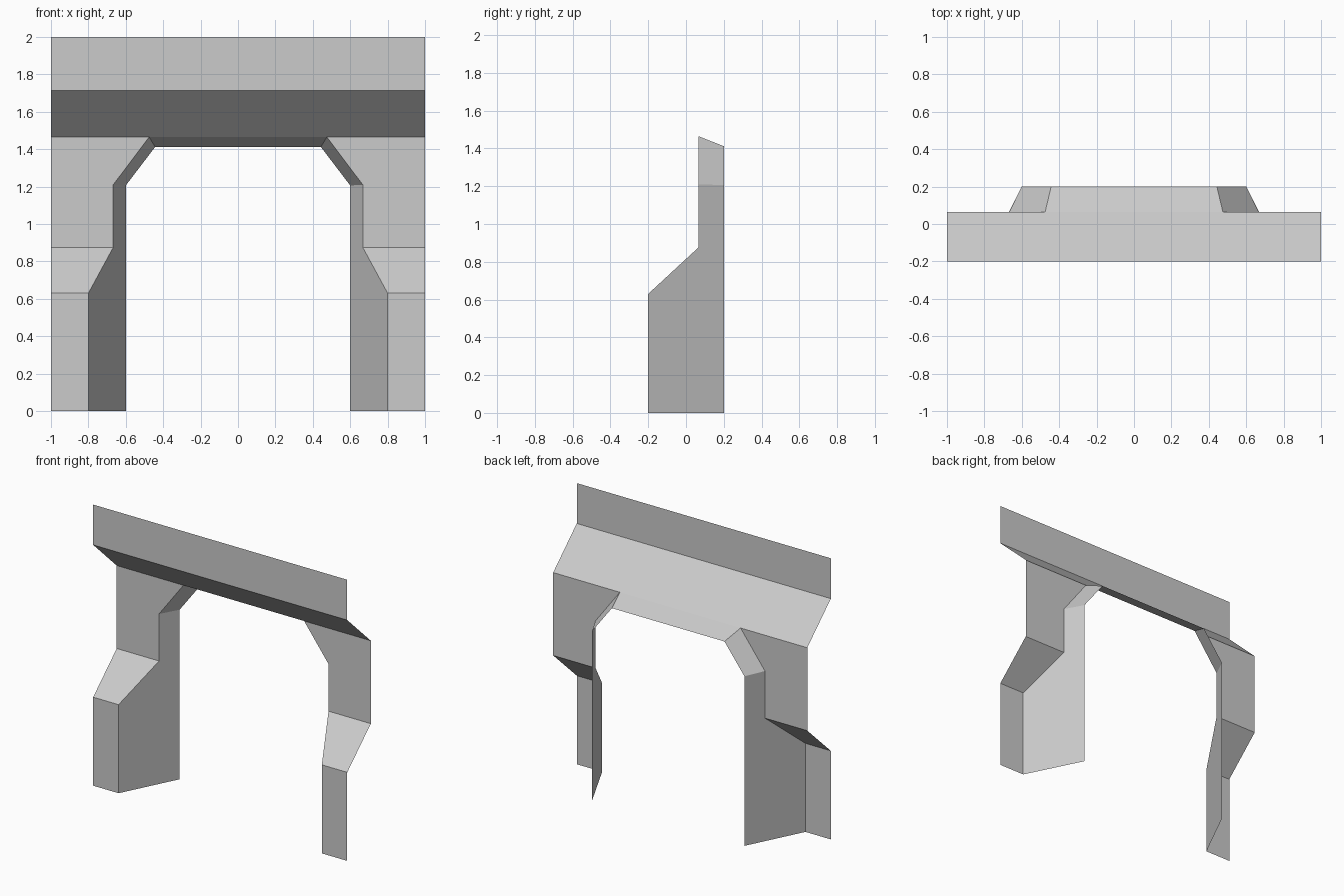
import bpy

if "Cube" in bpy.data.objects:
    bpy.data.objects.remove(bpy.data.objects["Cube"])


def loft(name, left, right, mirror=False):
    """Flat-faced sheet spanning two matching edge lines."""
    n = len(left)
    faces = [(i, n + i, n + i + 1, i + 1) for i in range(n - 1)]
    mesh = bpy.data.meshes.new(name)
    mesh.from_pydata(left + right, [], faces)
    obj = bpy.data.objects.new(name, mesh)
    bpy.context.collection.objects.link(obj)
    if mirror:
        obj.modifiers.new("Mirror", 'MIRROR')  # across x = 0
    return obj


FRONT, RECESS, BACK = -0.2, 0.065, 0.2

# Edge lines of the right-hand side, from the floor upwards
inner = [(0.8, FRONT, 0), (0.8, FRONT, 0.63), (0.667, RECESS, 0.875),
         (0.667, RECESS, 1.21), (0.475, RECESS, 1.465)]
outer = [(1.0, y, z) for x, y, z in inner]
back = [(0.6, BACK, 0), (0.6, BACK, 0.63), (0.6, BACK, 0.875),
        (0.6, BACK, 1.206), (0.443, BACK, 1.412)]

# Stepped wall faces either side of the opening
loft("pier_front", inner, outer, mirror=True)

# Splayed sides of the opening with the chamfered top corners
loft("door_jamb", back, inner, mirror=True)

# Overhanging slope and upper band across the full width
header = [(RECESS, 1.465), (FRONT, 1.713), (FRONT, 2.0)]
loft("header", [(-1, y, z) for y, z in header], [(1, y, z) for y, z in header])

# Sloped underside of the opening
soffit = [back[-1], inner[-1]]
loft("soffit", [(-x, y, z) for x, y, z in soffit], soffit)
